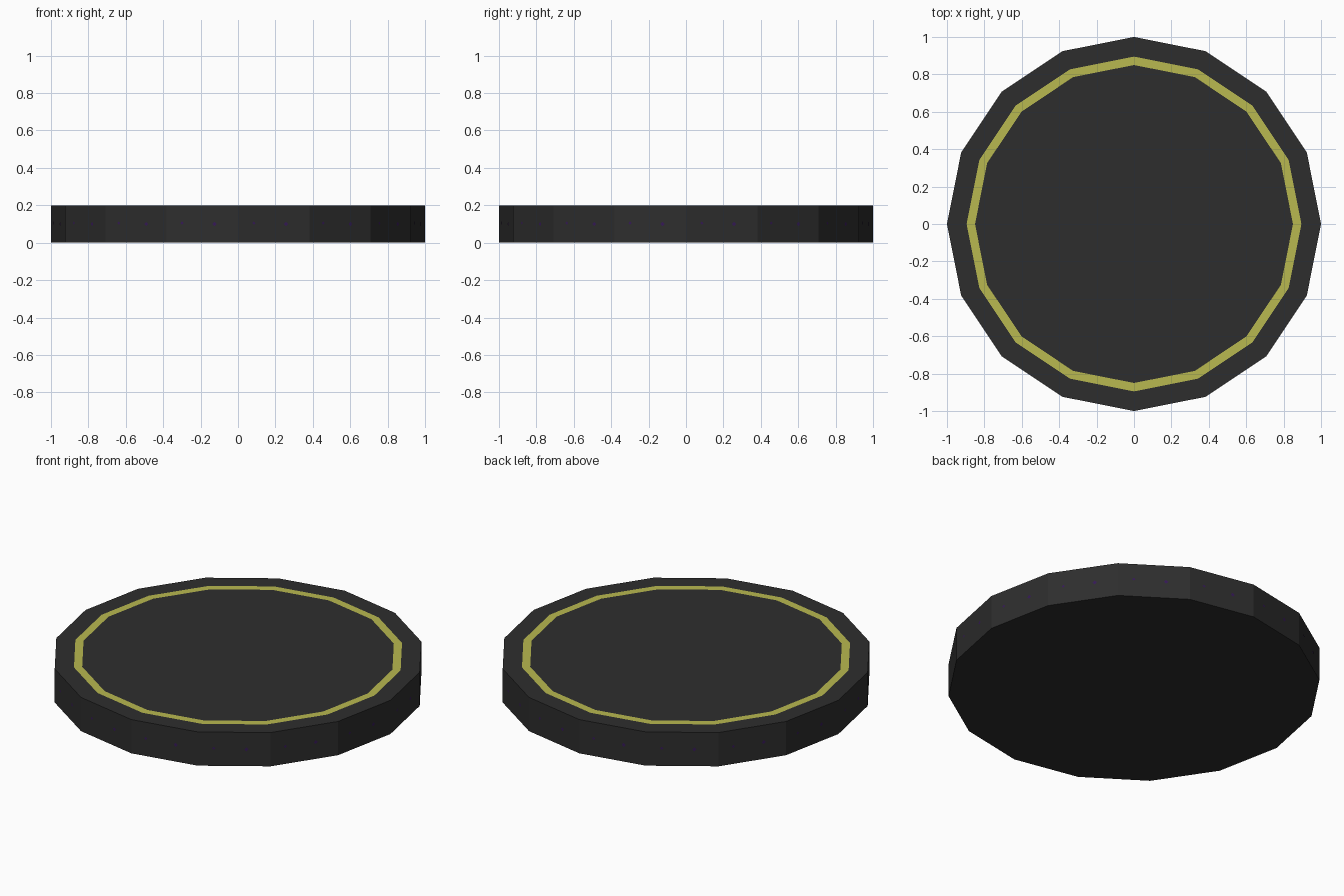
import bpy, bmesh, math
from mathutils import Vector

if "Cube" in bpy.data.objects:
    bpy.data.objects.remove(bpy.data.objects["Cube"])

SIDES, H = 16, 0.2

def material(name, rgb):
    m = bpy.data.materials.new(name)
    m.diffuse_color = (*rgb, 1)
    m.use_nodes = True
    m.node_tree.nodes["Principled BSDF"].inputs["Base Color"].default_value = m.diffuse_color
    return m

charcoal = material("charcoal", (0.027, 0.027, 0.027))
yellow = material("dull yellow", (0.48, 0.48, 0.08))
purple = material("dark purple", (0.035, 0.01, 0.09))

def new_object(name, bm, mats):
    me = bpy.data.meshes.new(name)
    bm.to_mesh(me)
    bm.free()
    for m in mats:
        me.materials.append(m)
    ob = bpy.data.objects.new(name, me)
    bpy.context.collection.objects.link(ob)
    return ob

def corner(i, r, z):
    a = 2 * math.pi * i / SIDES
    return Vector((r * math.cos(a), r * math.sin(a), z))

# Sixteen-sided disc, with the yellow band cut into its top face
bm = bmesh.new()
loops = [[bm.verts.new(corner(i, r, z)) for i in range(SIDES)]
         for r, z in ((1, 0), (1, H), (0.895, H), (0.85, H))]
bm.faces.new(loops[0][::-1])
bm.faces.new(loops[-1])
for k in range(3):
    lo, hi = loops[k], loops[k + 1]
    for i in range(SIDES):
        j = (i + 1) % SIDES
        f = bm.faces.new((lo[i], lo[j], hi[j], hi[i]))
        f.material_index = 1 if k == 2 else 0
new_object("disc_base", bm, [charcoal, yellow])

# Tiny purple flecks on the rim, two per side
bm = bmesh.new()
for i in range(SIDES):
    a, b = corner(i, 1, 0), corner(i + 1, 1, 0)
    along = (b - a).normalized()
    out = Vector((along.y, -along.x, 0))
    for t, z, s in ((0.22, 0.105, 0.009), (0.67, 0.1, 0.012)):
        c = a.lerp(b, t) + out * 0.002 + Vector((0, 0, z))
        bm.faces.new([bm.verts.new(c + along * u * s + Vector((0, 0, v * s)))
                      for u, v in ((-1, 0), (0, -1), (1, 0), (0, 1))])
new_object("rim_flecks", bm, [purple])
